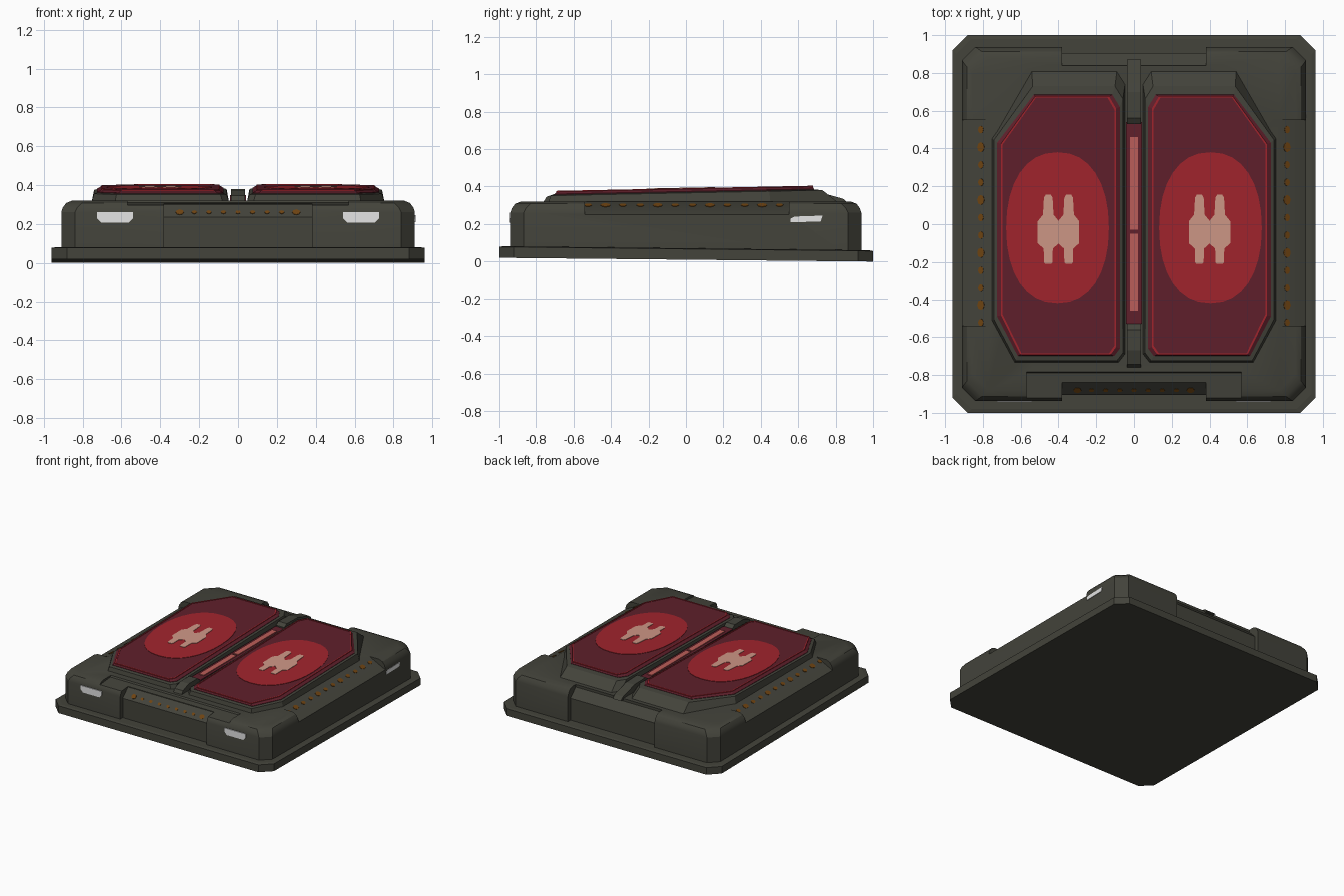
import bpy, bmesh, math
from mathutils import Vector

if "Cube" in bpy.data.objects:
    bpy.data.objects.remove(bpy.data.objects["Cube"])


def material(name, rgb):
    m = bpy.data.materials.new(name)
    m.diffuse_color = (*rgb, 1)
    m.use_nodes = True
    m.node_tree.nodes["Principled BSDF"].inputs["Base Color"].default_value = m.diffuse_color
    return m


GREY = material("dark olive grey", (0.056, 0.056, 0.043))
MAROON = material("dark maroon", (0.115, 0.014, 0.024))
RED = material("signal red", (0.36, 0.018, 0.026))
PINK = material("pale pink", (0.62, 0.31, 0.24))
SALMON = material("salmon", (0.50, 0.11, 0.10))
WHITE = material("lamp white", (0.78, 0.78, 0.78))
RUST = material("rust orange", (0.16, 0.058, 0.006))


def loft(name, rings, mat, closed=False):
    """Skin through rings of points; cap the ends or close into a loop."""
    bm = bmesh.new()
    vs = [[bm.verts.new(p) for p in r] for r in rings]
    n = len(vs[0])
    pairs = list(zip(vs, vs[1:])) + ([(vs[-1], vs[0])] if closed else [])
    for a, b in pairs:
        for i in range(n):
            j = (i + 1) % n
            bm.faces.new((a[i], a[j], b[j], b[i]))
    if not closed:
        bm.faces.new(vs[0])
        bm.faces.new(vs[-1])
    bmesh.ops.recalc_face_normals(bm, faces=bm.faces)
    me = bpy.data.meshes.new(name)
    bm.to_mesh(me)
    bm.free()
    me.materials.append(mat)
    ob = bpy.data.objects.new(name, me)
    bpy.context.collection.objects.link(ob)
    return ob


def smooth(ob, deg):
    bpy.ops.object.select_all(action='DESELECT')
    ob.select_set(True)
    bpy.context.view_layer.objects.active = ob
    bpy.ops.object.shade_smooth_by_angle(angle=math.radians(deg))


def octagon(hx, hy, c, z):
    """Rectangle with cut corners; z is a number or a function of y."""
    f = z if callable(z) else (lambda y: z)
    q = [(hx, c - hy), (hx, hy - c), (hx - c, hy), (c - hx, hy),
         (-hx, hy - c), (-hx, c - hy), (c - hx, -hy), (hx - c, -hy)]
    return [(x, y, f(y)) for x, y in q]


def prism_x(name, yz, x0, x1, mat):
    return loft(name, [[(x, y, z) for y, z in yz] for x in (x0, x1)], mat)


def prism_y(name, xz, y0, y1, mat):
    return loft(name, [[(x, y, z) for x, z in xz] for y in (y0, y1)], mat)


def cut(ob, cutter):
    m = ob.modifiers.new("cut", 'BOOLEAN')
    m.operation, m.solver, m.object = 'DIFFERENCE', 'EXACT', cutter
    bpy.context.view_layer.objects.active = ob
    bpy.ops.object.modifier_apply(modifier=m.name)
    bpy.data.objects.remove(cutter, do_unlink=True)


# Slightly tilted base plate
bot = lambda y: 0.01 - 0.01 * y
top = lambda y: 0.067 - 0.011 * y
loft("base_plate", [octagon(0.96, 1.0, 0.08, bot), octagon(0.96, 1.0, 0.08, top),
                    octagon(0.94, 0.98, 0.08, lambda y: top(y) + 0.004)], GREY)

# Main body with rounded shoulders
body = loft("body", [octagon(0.91, 0.937, 0.07, 0.03), octagon(0.91, 0.937, 0.07, 0.26),
                     octagon(0.902, 0.929, 0.075, 0.285), octagon(0.885, 0.912, 0.08, 0.308),
                     octagon(0.855, 0.882, 0.085, 0.32)], GREY)
for s in (-1, 1):
    # sloped side channels
    cut(body, prism_y("side_cutter", [(s * 0.77, 0.32), (s * 0.77, 0.5), (s * 1.1, 0.5),
                                      (s * 1.1, 0.155)], -0.54, 0.55, GREY))
    # recessed middle of the front and back walls
    cut(body, prism_x("end_cutter", [(s * 0.905, 0.0), (s * 0.905, 0.235), (s * 0.84, 0.30),
                                     (s * 0.84, 0.5), (s * 1.1, 0.5), (s * 1.1, 0.0)],
                      -0.38, 0.38, GREY))
# lowered lip along the front edge
cut(body, prism_x("lip_cutter", [(-0.78, 0.325), (-0.79, 0.309), (-1.0, 0.29),
                                 (-1.0, 0.5), (-0.78, 0.5)], -0.57, 0.57, GREY))
smooth(body, 30)

# Panels: shared outline (right-hand side), tilted upwards to the back
OUT = [(0.075, -0.66), (0.105, -0.70), (0.615, -0.70), (0.725, -0.49),
       (0.725, 0.43), (0.53, 0.685), (0.115, 0.685), (0.075, 0.62)]
CX, CY = 0.40, -0.01
panel_z = lambda y: 0.374 + 0.02 * (y + 0.7)


def outline(s, kx, ky, dz, back=0.0, z=None):
    pts = []
    for x, y in OUT:
        x, y = CX + (x - CX) * kx, CY + (y - CY) * ky
        if y > 0.6:
            y += back
        pts.append((s * x, y, z if z is not None else panel_z(y) + dz))
    return pts


def plate(name, s, pts, z0, z1, mat):
    """Thin plate lying on a tilted panel."""
    return loft(name, [[(s * x, y, panel_z(y) + d) for x, y in pts] for d in (z0, z1)], mat)


def spow(v, e):
    return math.copysign(abs(v) ** e, v)


FIG = [(-0.21, 0.016), (-0.2, 0.023), (-0.13, 0.024), (-0.1, 0.056), (0.015, 0.056),
       (0.05, 0.028), (0.14, 0.023), (0.155, 0.014)]

for s, side in ((-1, "left"), (1, "right")):
    # dark collar under the panel, sloping down at the back
    loft(side + "_collar", [outline(s, 1.09, 1.05, 0, 0.10, 0.31),
                            outline(s, 1.05, 1.035, -0.022, 0.02),
                            outline(s, 0.99, 0.99, -0.016)], GREY)
    # maroon panel with bevelled rim
    loft(side + "_panel", [outline(s, 1.0, 1.0, -0.03), outline(s, 1.0, 1.0, -0.014),
                           outline(s, 0.925, 0.985, 0)], MAROON)
    # thin red edging
    loft(side + "_edging", [outline(s, 0.935, 0.99, -0.004), outline(s, 0.935, 0.99, 0.003),
                            outline(s, 0.91, 0.978, 0.003), outline(s, 0.91, 0.978, -0.004)],
         RED, closed=True)
    # rounded red field
    field = []
    for i in range(32):
        a = math.tau * i / 32
        field.append((0.405 + 0.272 * spow(math.cos(a), 0.88),
                      -0.02 + 0.40 * spow(math.sin(a), 0.92)))
    plate(side + "_red_field", s, field, -0.003, 0.003, RED)
    # pair of pale marks
    for k in (-0.054, 0.054):
        cx = 0.40 + k
        pts = [(cx + w, y) for y, w in FIG] + [(cx - w, y) for y, w in reversed(FIG)]
        plate(side + "_pale_mark", s, pts, 0.001, 0.006, PINK)

# Centre spine: raised nubs at both ends
prism_x("spine_front_nub", [(-0.77, 0.30), (-0.745, 0.345), (-0.67, 0.372), (-0.56, 0.372),
                            (-0.53, 0.35), (-0.53, 0.30)], -0.037, 0.037, GREY)
prism_x("spine_back_nub", [(0.53, 0.30), (0.53, 0.36), (0.56, 0.38), (0.70, 0.376),
                           (0.75, 0.36), (0.84, 0.335), (0.87, 0.31)], -0.037, 0.037, GREY)


def box(name, x0, x1, y0, y1, z0, z1, mat):
    return prism_x(name, [(y0, z0), (y1, z0), (y1, z1), (y0, z1)], x0, x1, mat)


# Centre strip and its two glowing bars
box("centre_strip", -0.042, 0.042, -0.53, 0.54, 0.31, 0.35, MAROON)
for y0, y1 in ((-0.46, -0.05), (-0.03, 0.46)):
    box("centre_bar", -0.022, 0.022, y0, y1, 0.345, 0.356, SALMON)

# Lamps: two on the front, one on the right side
LAMP = [(-0.093, 0.262), (-0.093, 0.232), (-0.072, 0.21), (0.072, 0.21),
        (0.093, 0.232), (0.093, 0.262)]
for s in (-1, 1):
    prism_y("front_lamp", [(s * 0.633 + u, z - 0.002) for u, z in LAMP], -0.943, -0.93, WHITE)
prism_x("side_lamp", [(0.56, 0.21), (0.72, 0.213), (0.73, 0.245), (0.58, 0.24), (0.56, 0.23)],
        0.90, 0.914, WHITE)


def dot(name, loc, normal, r, stretch):
    """Thin octagonal spot lying on a sloped face."""
    n = Vector(normal).normalized()
    u = Vector((0, 1, 0)) if abs(n.x) > 0.1 else Vector((1, 0, 0))
    v = n.cross(u)
    rings = []
    for d in (-0.003, 0.003):
        rings.append([Vector(loc) + n * d + u * (math.cos(a) * r * stretch) + v * (math.sin(a) * r)
                      for a in (math.tau * i / 8 for i in range(8))])
    loft(name, rings, RUST)


# Rows of rust spots in the side channels and along the front
for i in range(12):
    for s in (-1, 1):
        dot("side_spot", (s * 0.81, 0.5 - i * 0.093, 0.30), (s * 0.5, 0, 1),
            0.016 + 0.005 * (i % 3 == 1), 1.25)
for i in range(9):
    dot("front_spot", (-0.30 + i * 0.075, -0.88, 0.26), (0, -1, 1), 0.012 + 0.007 * (i in (0, 8)), 1.1)
